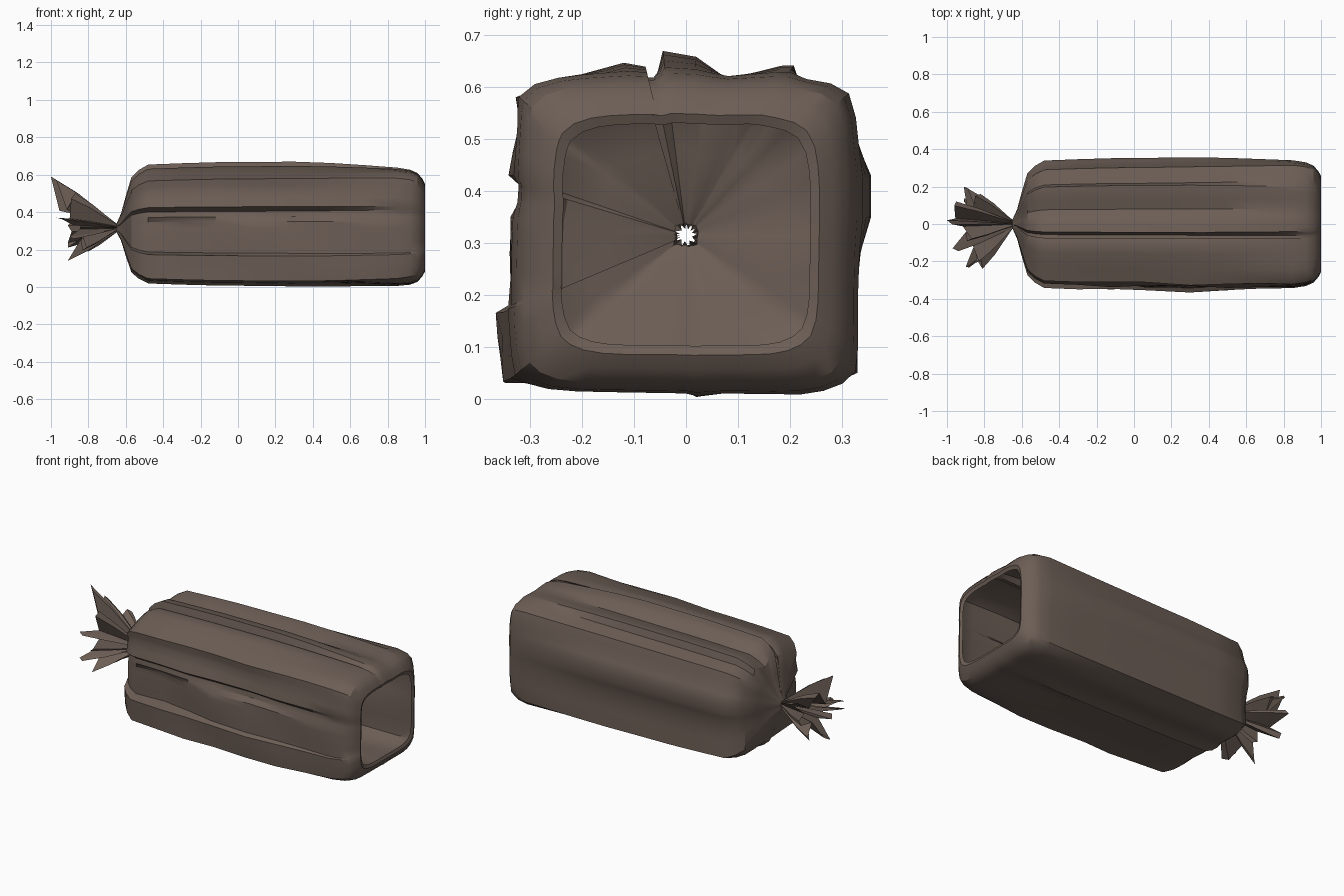
import bpy, bmesh, math
from mathutils import Vector

if "Cube" in bpy.data.objects:
    bpy.data.objects.remove(bpy.data.objects["Cube"])

CZ = 0.315  # height of the bag axis

paper = bpy.data.materials.new("grey brown paper")
paper.diffuse_color = (0.15, 0.112, 0.092, 1)
paper.use_nodes = True
paper.node_tree.nodes["Principled BSDF"].inputs["Base Color"].default_value = paper.diffuse_color


def build(name, rings, angle):
    """Join closed rings of equal length into one open sheet."""
    bm = bmesh.new()
    rows = [[bm.verts.new(p) for p in r] for r in rings]
    n = len(rows[0])
    for a, b in zip(rows, rows[1:]):
        for i in range(n):
            j = (i + 1) % n
            bm.faces.new((a[i], b[i], b[j], a[j]))
    bmesh.ops.recalc_face_normals(bm, faces=bm.faces[:])
    # normals face away from the long axis
    if sum(f.normal.dot(f.calc_center_median() - Vector((f.calc_center_median().x, 0, CZ)))
           for f in bm.faces) < 0:
        bmesh.ops.reverse_faces(bm, faces=bm.faces[:])
    me = bpy.data.meshes.new(name)
    bm.to_mesh(me)
    bm.free()
    me.materials.append(paper)
    ob = bpy.data.objects.new(name, me)
    bpy.context.collection.objects.link(ob)
    bpy.ops.object.select_all(action='DESELECT')
    ob.select_set(True)
    bpy.context.view_layer.objects.active = ob
    bpy.ops.object.shade_smooth_by_angle(angle=math.radians(angle))
    return ob


# Creased cross-section (y, z), anticlockwise from the back side
outline = [(.335, .28), (.357, .35), (.357, .43), (.33, .49), (.305, .58), (.22, .60),
           (.208, .642), (.185, .642), (.08, .615), (.02, .66), (-.045, .672),
           (-.06, .605), (-.082, .608), (-.078, .64), (-.12, .648), (-.20, .625),
           (-.32, .58), (-.312, .52), (-.335, .43), (-.30, .405), (-.305, .375),
           (-.332, .35), (-.335, .28), (-.335, .18), (-.36, .165), (-.35, .03),
           (-.25, .035), (0, .02), (.02, .003), (.07, .02), (.22, .012), (.33, .05),
           (.325, .20)]
section = []
for (y0, z0), (y1, z1) in zip(outline, outline[1:] + outline[:1]):
    k = max(1, math.ceil(math.hypot(y1 - y0, z1 - z0) / .055))
    section += [(y0 + (y1 - y0) * t / k, z0 + (z1 - z0) * t / k) for t in range(k)]


def soft_square(y, z, hy, hz, n):
    """Point of a rounded rectangle in the same direction as (y, z)."""
    a = math.atan2(z - CZ, y)
    r = (abs(math.cos(a) / hy) ** n + abs(math.sin(a) / hz) ** n) ** (-1 / n)
    return r * math.cos(a), CZ + r * math.sin(a)


# x, scale of creased section, crease weight, rounded half width, half height, power
stations = [(-.65, .065, 1, .33, .31, 9), (-.625, .22, 1, .33, .31, 9),
            (-.60, .48, 1, .33, .31, 9), (-.57, .76, 1, .33, .31, 9),
            (-.53, .87, 1, .33, .31, 9), (-.48, .95, 1, .33, .31, 9),
            (-.30, .97, 1, .33, .31, 9), (-.12, .985, 1, .335, .31, 9),
            (.06, .99, 1, .335, .31, 9), (.30, 1, .95, .34, .31, 9),
            (.50, 1, .8, .34, .31, 9), (.68, 1, .55, .335, .31, 9),
            (.85, .99, .3, .335, .31, 9), (.92, .97, .2, .325, .303, 8),
            (.96, .93, .15, .308, .287, 8), (.985, .86, .12, .28, .258, 7),
            (1.0, .79, .08, .255, .23, 6), (.992, .73, .08, .238, .212, 6)]

rings = []
for x, s, w, hy, hz, n in stations:
    ring = []
    for y, z in section:
        qy, qz = soft_square(y, z, hy, hz, n)
        py, pz = y * s, CZ + (z - CZ) * s
        py, pz = qy + (py - qy) * w, qz + (pz - qz) * w
        # sunken pocket above the folded flap on the front side
        if y < -.28 and .17 < z < .36:
            py += .055 * max(0, 1 - abs(x + .32) / .36)
        # soft ripples fading toward the mouth
        if y < -.25 and x > -.2:
            py += .008 * math.sin(9 * x + 14 * z) * w
        ring.append((x, py, pz))
    rings.append(ring)
build("bag_body", rings, 30)

# Tips of the gathered tail, around the twist
tips = [(-.91, .20, .33), (-.82, .16, .42), (-.95, .12, .48), (-1, .02, .59),
        (-.87, -.08, .50), (-.97, -.13, .37), (-.83, -.20, .33), (-.90, -.23, .27),
        (-.81, -.24, .21), (-.91, -.08, .14), (-.80, .02, .19), (-.91, .12, .21)]
edge = []
for i, t in enumerate(tips):
    a, b = Vector(t), Vector(tips[(i + 1) % len(tips)])
    m = (a + b) / 2
    edge += [a, a.lerp(b, .22), Vector((m.x + .02, m.y * .42, CZ + (m.z - CZ) * .42))]

rings = []
for f in (0, .25, .6, 1):
    ring = []
    for i, p in enumerate(edge):
        a = math.atan2(p.z - CZ, p.y)
        r = .02 if i % 3 != 2 else .012
        root = Vector((-.645, r * math.cos(a), CZ + r * math.sin(a)))
        q = root.lerp(p, f)
        # fan bows outward before its ragged edge
        bow = 1 + .35 * f * (1 - f)
        ring.append((q.x, q.y * bow, CZ + (q.z - CZ) * bow))
    rings.append(ring)
build("gathered_tail", rings, 20)
